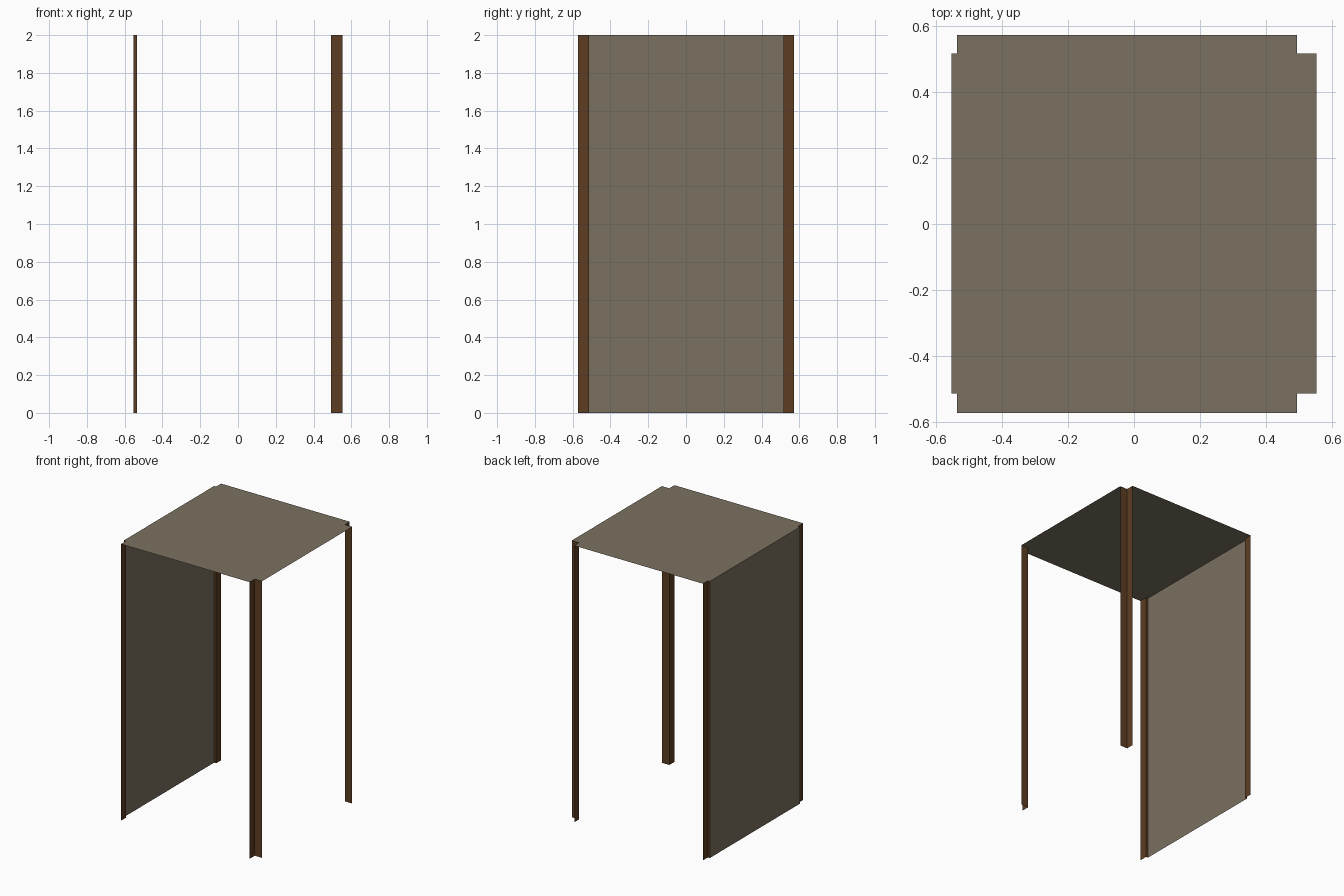
import bpy

if "Cube" in bpy.data.objects:
    bpy.data.objects.remove(bpy.data.objects["Cube"])

# Outline of the notched sheet
X0, X1 = -0.552, 0.552      # outer left / right
Y0, Y1 = -0.572, 0.572      # outer front / back
NX0, NX1 = -0.536, 0.493    # notch positions in x
NY0, NY1 = -0.513, 0.516    # notch positions in y
H = 2.0


def material(name, rgb):
    m = bpy.data.materials.new(name)
    m.diffuse_color = (*rgb, 1)
    m.use_nodes = True
    m.node_tree.nodes["Principled BSDF"].inputs["Base Color"].default_value = m.diffuse_color
    return m


TAUPE = material("taupe", (0.195, 0.165, 0.117))
BROWN = material("dark_brown", (0.110, 0.047, 0.016))


def sheet(name, verts, faces, mat):
    me = bpy.data.meshes.new(name)
    me.from_pydata(verts, [], faces)
    me.materials.append(mat)
    ob = bpy.data.objects.new(name, me)
    bpy.context.collection.objects.link(ob)
    return ob


# Top sheet with four notched corners
outline = [(NX0, Y0), (NX1, Y0), (NX1, NY0), (X1, NY0), (X1, NY1), (NX1, NY1),
           (NX1, Y1), (NX0, Y1), (NX0, NY1), (X0, NY1), (X0, NY0), (NX0, NY0)]
sheet("top_panel", [(x, y, H) for x, y in outline], [range(12)], TAUPE)

# Left wall sheet
sheet("left_panel", [(X0, NY1, 0), (X0, NY0, 0), (X0, NY0, H), (X0, NY1, H)],
      [(0, 1, 2, 3)], TAUPE)

# Corner posts: thin inward-folded angles following each notch
for i, name in enumerate(("front_right", "back_right", "back_left", "front_left")):
    path = [outline[(1 + 3 * i + k) % 12] for k in range(3)]
    verts = [(x, y, z) for z in (0, H) for x, y in path]
    sheet(name + "_post", verts, [(0, 1, 4, 3), (1, 2, 5, 4)], BROWN)
